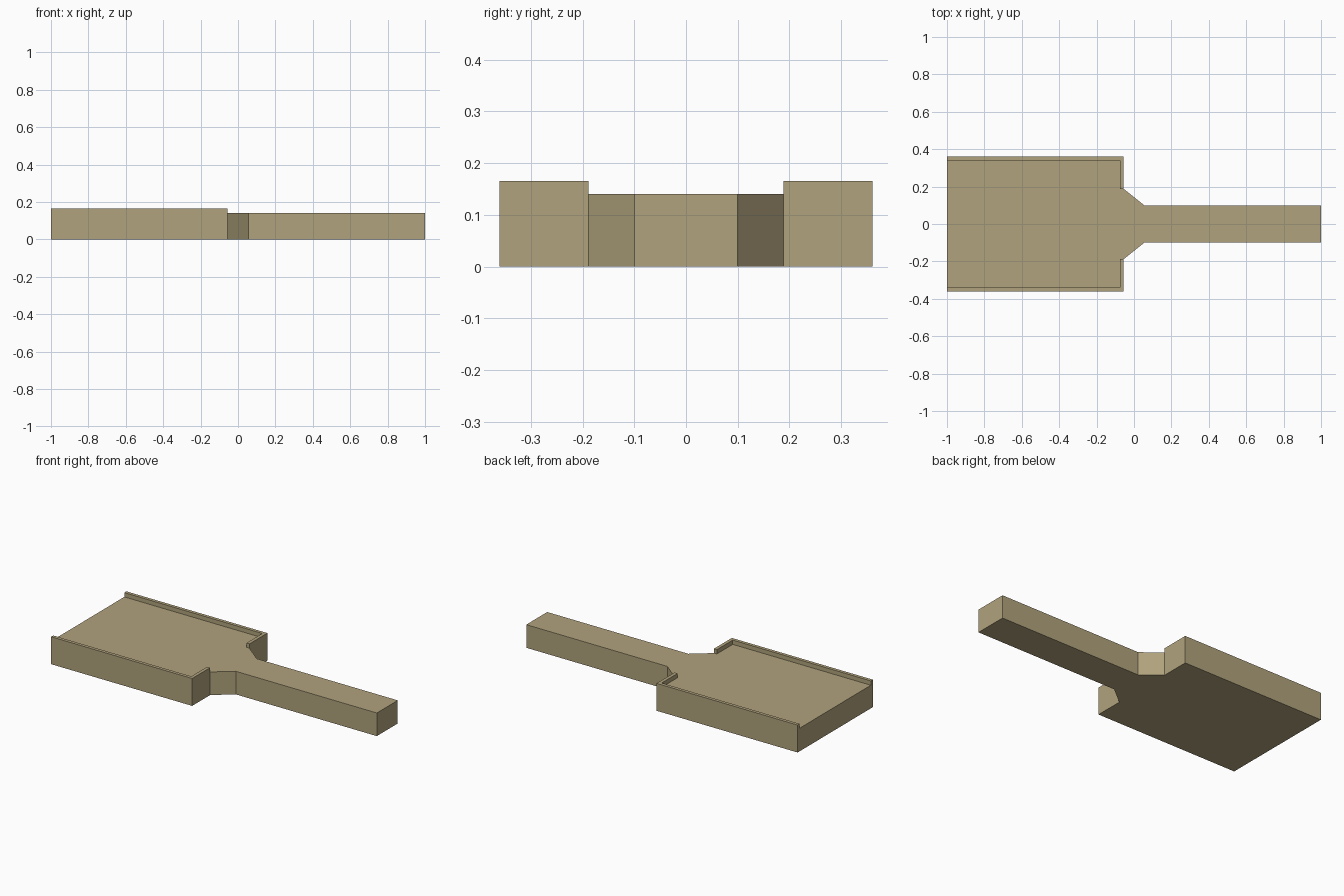
import bpy, bmesh

if "Cube" in bpy.data.objects:
    bpy.data.objects.remove(bpy.data.objects["Cube"])

DECK, RIM = 0.14, 0.166

# Half outlines in plan (y > 0): outer edge and inner edge of the rim
outer = [(-1, 0.36), (-0.055, 0.36), (-0.055, 0.188), (0.055, 0.10), (1, 0.10)]
inner = [(-1, 0.34), (-0.075, 0.34), (-0.075, 0.188), (-0.055, 0.188)]

bm = bmesh.new()


def face(points):
    bm.faces.new([bm.verts.new(p) for p in points])


def at(path, z, s=1):
    return [(x, y * s, z) for x, y in path]


def both(path, z):
    return at(path, z) + at(path[::-1], z, -1)


def walls(path, z0, z1, s):
    for a, b in zip(path, path[1:]):
        lo, hi = at([a, b], z0, s), at([b, a], z1, s)
        face(lo + hi)


# Underside and flat deck running onto the walkway
face(both(outer, 0))
face(both(inner + outer[3:], DECK))

for s in (1, -1):
    walls(outer[:2], 0, RIM, s)              # long platform side
    face(at(outer[1:3], 0, s) + at([outer[2]], DECK, s)
         + at([outer[2], outer[1]], RIM, s))  # platform shoulder
    walls(outer[2:], 0, DECK, s)             # taper and walkway side
    walls(inner, DECK, RIM, s)               # inside of the rim
    face(at(outer[:3] + inner[2::-1], RIM, s))  # rim top

# Open platform end and walkway end
face([(-1, 0.36, 0), (-1, 0.36, RIM), (-1, 0.34, RIM), (-1, 0.34, DECK),
      (-1, -0.34, DECK), (-1, -0.34, RIM), (-1, -0.36, RIM), (-1, -0.36, 0)])
face([(1, -0.1, 0), (1, 0.1, 0), (1, 0.1, DECK), (1, -0.1, DECK)])

bmesh.ops.remove_doubles(bm, verts=bm.verts, dist=1e-4)
bmesh.ops.recalc_face_normals(bm, faces=bm.faces)

mesh = bpy.data.meshes.new("platform_with_walkway")
bm.to_mesh(mesh)
bm.free()
mat = bpy.data.materials.new("sandy tan")
mat.diffuse_color = (0.44, 0.365, 0.205, 1)
mat.use_nodes = True
mat.node_tree.nodes["Principled BSDF"].inputs["Base Color"].default_value = mat.diffuse_color
mesh.materials.append(mat)
obj = bpy.data.objects.new("platform_with_walkway", mesh)
bpy.context.collection.objects.link(obj)
